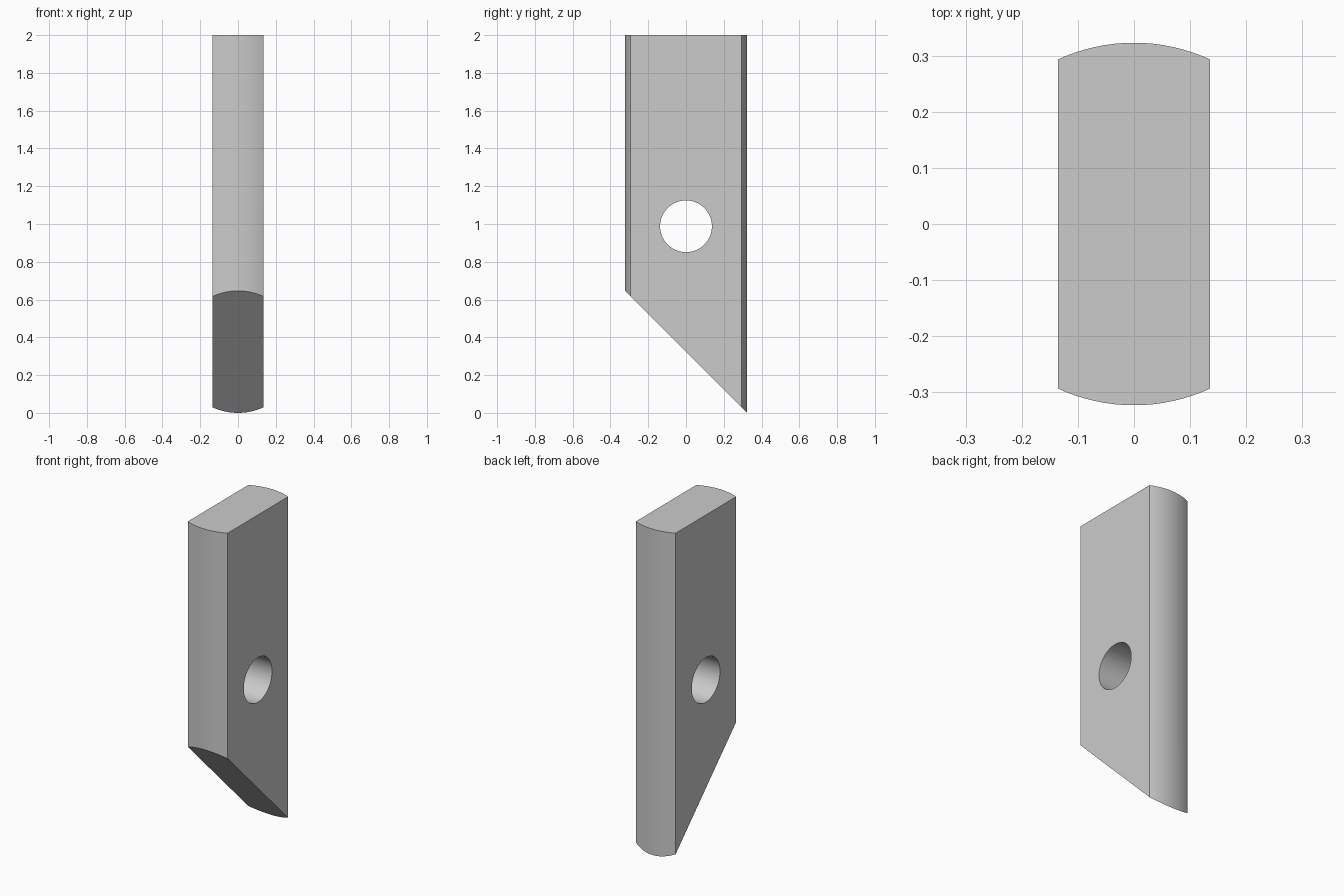
import bpy, bmesh, math

if "Cube" in bpy.data.objects:
    bpy.data.objects.remove(bpy.data.objects["Cube"])

R = 0.323            # radius of the rounded front and back edges
HALF_W = 0.135       # half thickness
HEIGHT = 2.0
HOLE_R, HOLE_Z = 0.137, 0.988
ARC_STEPS = 24

steel = bpy.data.materials.new("light_grey")
steel.diffuse_color = (0.6, 0.6, 0.6, 1.0)
steel.use_nodes = True
steel.node_tree.nodes["Principled BSDF"].inputs["Base Color"].default_value = steel.diffuse_color


def make_object(name, bm):
    bmesh.ops.recalc_face_normals(bm, faces=bm.faces)
    mesh = bpy.data.meshes.new(name)
    bm.to_mesh(mesh)
    bm.free()
    mesh.materials.append(steel)
    obj = bpy.data.objects.new(name, mesh)
    bpy.context.collection.objects.link(obj)
    return obj


# Cross-section: flat sides joined by two arcs of one circle
a = math.asin(HALF_W / R)
profile = []
for sign in (1, -1):
    for i in range(ARC_STEPS + 1):
        t = a - 2 * a * i / ARC_STEPS
        profile.append((sign * R * math.sin(t), sign * R * math.cos(t)))

# Bar: the profile lofted from a 45 degree mitred foot to a flat top
bm = bmesh.new()
foot = [bm.verts.new((x, y, R - y)) for x, y in profile]
top = [bm.verts.new((x, y, HEIGHT)) for x, y in profile]
n = len(profile)
bm.faces.new(foot)
bm.faces.new(top)
for i in range(n):
    j = (i + 1) % n
    bm.faces.new((foot[i], foot[j], top[j], top[i]))
bar = make_object("mitred_bar", bm)

# Cutter for the round cross hole
bm = bmesh.new()
bmesh.ops.create_cone(bm, cap_ends=True, segments=64, radius1=HOLE_R,
                      radius2=HOLE_R, depth=1.0)
cutter = make_object("hole_cutter", bm)
cutter.rotation_euler = (0, math.pi / 2, 0)
cutter.location = (0, 0, HOLE_Z)
cutter.hide_render = True

# Drill the hole, then discard the cutter
bpy.context.view_layer.objects.active = bar
bar.select_set(True)
drill = bar.modifiers.new("cross_hole", 'BOOLEAN')
drill.operation = 'DIFFERENCE'
drill.solver = 'EXACT'
drill.object = cutter
bpy.ops.object.modifier_apply(modifier=drill.name)
bpy.data.objects.remove(cutter, do_unlink=True)

# Smooth arcs and hole wall, sharp rims
bpy.ops.object.shade_smooth_by_angle(angle=math.radians(20))
